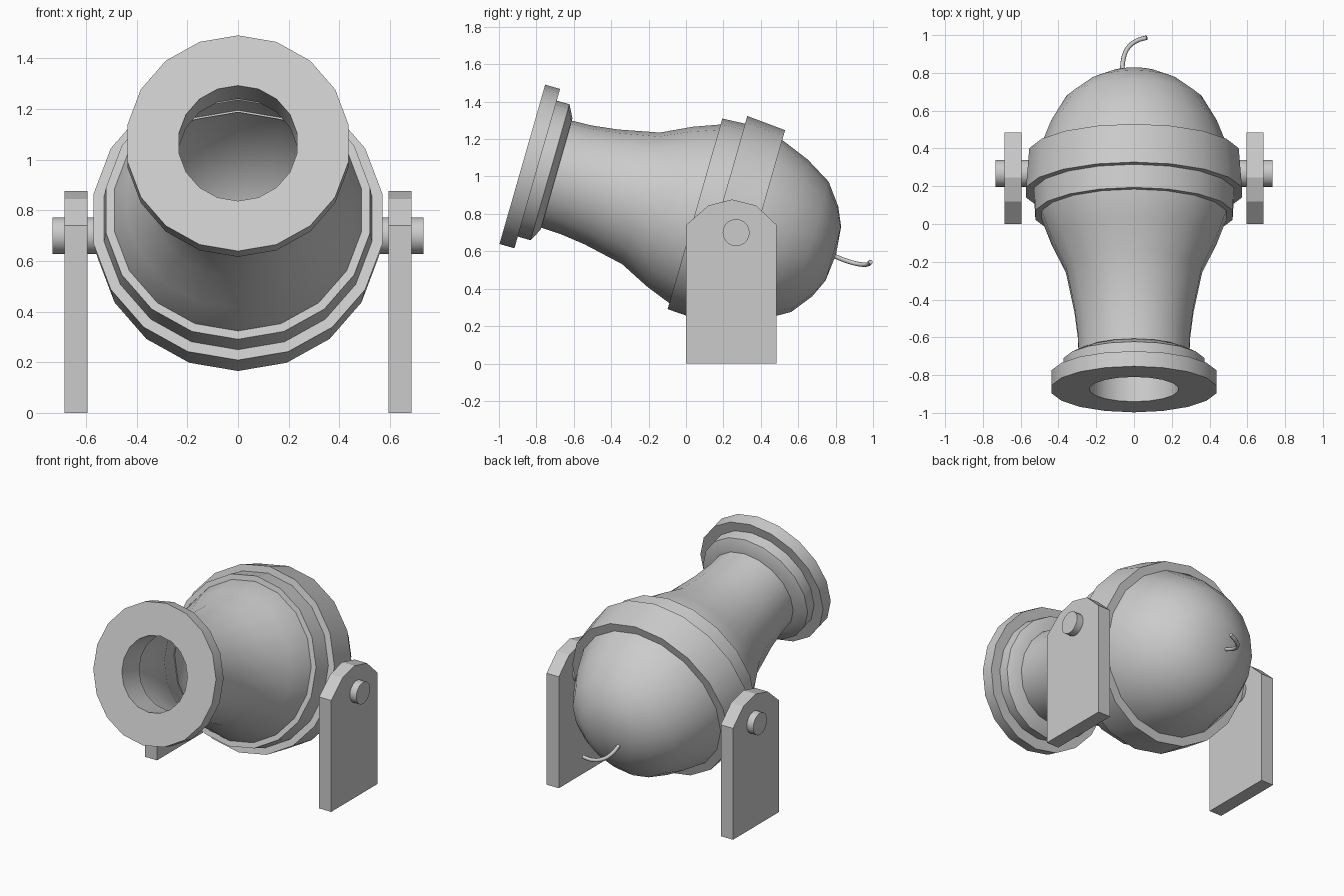
import bpy, bmesh, math
from mathutils import Vector

if "Cube" in bpy.data.objects:
    bpy.data.objects.remove(bpy.data.objects["Cube"])

TILT = math.radians(16)
MUZZLE = Vector((0, -0.875, 1.065))
AXIS = Vector((0, math.cos(TILT), -math.sin(TILT)))   # from muzzle to breech
UP = Vector((0, math.sin(TILT), math.cos(TILT)))
SIDE = Vector((1, 0, 0))


def finish(name, bm, smooth=True):
    bmesh.ops.remove_doubles(bm, verts=bm.verts, dist=1e-5)
    bmesh.ops.recalc_face_normals(bm, faces=bm.faces)
    mesh = bpy.data.meshes.new(name)
    bm.to_mesh(mesh)
    bm.free()
    obj = bpy.data.objects.new(name, mesh)
    bpy.context.collection.objects.link(obj)
    if smooth:
        bpy.ops.object.select_all(action='DESELECT')
        obj.select_set(True)
        bpy.context.view_layer.objects.active = obj
        bpy.ops.object.shade_smooth_by_angle(angle=math.radians(30))
    return obj


def lathe(name, profile, origin=MUZZLE, axis=AXIS, up=UP, side=SIDE, n=18):
    """Revolve (distance along axis, radius) points; a zero radius closes to a point."""
    bm = bmesh.new()
    rings = []
    for t, r in profile:
        c = origin + axis * t
        if r == 0:
            rings.append([bm.verts.new(c)] * n)
        else:
            rings.append([bm.verts.new(c + (up * math.cos(a) + side * math.sin(a)) * r)
                          for a in (2 * math.pi * i / n for i in range(n))])
    for a, b in zip(rings, rings[1:]):
        for i in range(n):
            j = (i + 1) % n
            quad = list(dict.fromkeys((a[i], a[j], b[j], b[i])))
            bm.faces.new(quad)
    return finish(name, bm)


# Muzzle lip with bore
lathe("muzzle_ring", [(0, .237), (0, .443), (.083, .443), (.083, .378), (.154, .378),
                      (.19, .31), (.19, .237), (0, .237)])

# Hollow barrel and rounded breech
lathe("barrel", [(.18, .297), (.30, .302), (.44, .32), (.66, .366), (.82, .444), (.955, .495),
                 (1.10, .525), (1.30, .508), (1.46, .445), (1.60, .362), (1.685, .25),
                 (1.73, .15), (1.745, 0)])

# Stepped reinforcing bands
lathe("barrel_bands", [(.96, .49), (.96, .53), (1.085, .537), (1.085, .58),
                       (1.30, .563), (1.30, .50)])

# Side brackets and pivot pins
outline = [(0, 0), (.485, 0), (.485, .74), (.375, .845), (.245, .877), (.12, .845), (0, .74)]
for s, label in ((1, "right"), (-1, "left")):
    bm = bmesh.new()
    face = bm.faces.new([bm.verts.new((s * .595, y, z)) for y, z in outline])
    out = bmesh.ops.extrude_face_region(bm, geom=[face])
    verts = [v for v in out["geom"] if isinstance(v, bmesh.types.BMVert)]
    bmesh.ops.translate(bm, verts=verts, vec=(s * .09, 0, 0))
    finish(label + "_bracket", bm, smooth=False)
    lathe(label + "_pivot_pin", [(.50, 0), (.50, .072), (.732, .072), (.732, 0)],
          Vector((0, .268, .70)), Vector((s, 0, 0)), Vector((0, 0, 1)), Vector((0, 1, 0)), 20)

# Curled fuse
curve = bpy.data.curves.new("fuse", 'CURVE')
curve.dimensions = '3D'
curve.bevel_depth = .012
curve.bevel_resolution = 2
curve.resolution_u = 5
curve.use_fill_caps = True
points = [(-.06, .78, .58), (-.057, .87, .545), (-.03, .935, .53), (.015, .97, .53), (.068, .987, .543)]
spline = curve.splines.new('BEZIER')
spline.bezier_points.add(len(points) - 1)
for p, co in zip(spline.bezier_points, points):
    p.co = co
    p.handle_left_type = p.handle_right_type = 'AUTO'
bpy.context.collection.objects.link(bpy.data.objects.new("fuse", curve))
